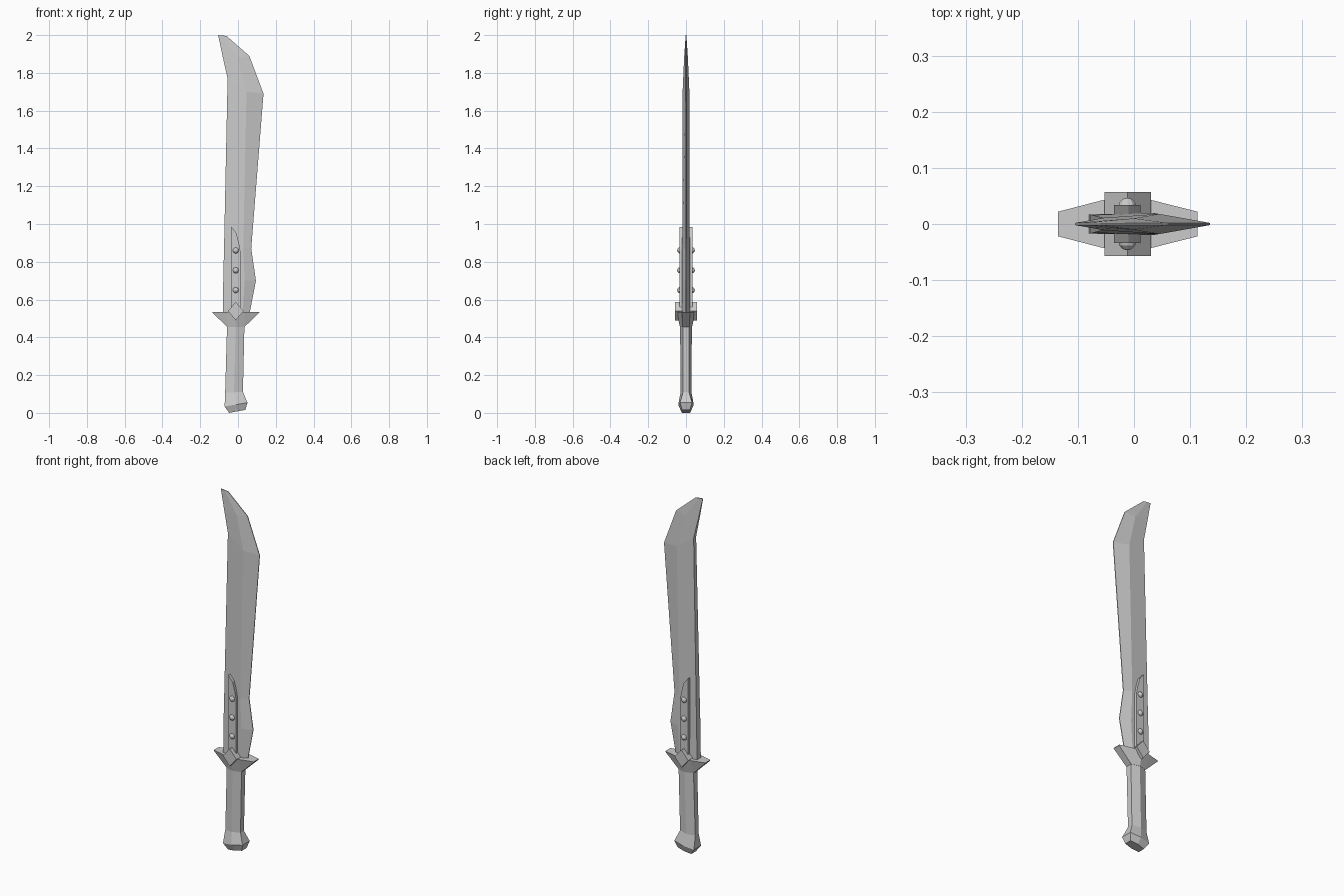
import bpy, bmesh, math
from mathutils import Matrix

if "Cube" in bpy.data.objects:
    bpy.data.objects.remove(bpy.data.objects["Cube"])


def finish(name, bm):
    bmesh.ops.recalc_face_normals(bm, faces=bm.faces[:])
    mesh = bpy.data.meshes.new(name)
    bm.to_mesh(mesh)
    bm.free()
    obj = bpy.data.objects.new(name, mesh)
    bpy.context.collection.objects.link(obj)
    return obj


def loft(name, rings):
    """Skin a list of equal-length point rings and cap both ends."""
    bm = bmesh.new()
    rows = [[bm.verts.new(p) for p in ring] for ring in rings]
    n = len(rows[0])
    for a, b in zip(rows, rows[1:]):
        for i in range(n):
            j = (i + 1) % n
            bm.faces.new((a[i], a[j], b[j], b[i]))
    bm.faces.new(rows[0])
    bm.faces.new(rows[-1])
    return finish(name, bm)


def slab(name, profile, half):
    """Extrude an x-z profile symmetrically through y."""
    return loft(name, [[(x, y, z) for x, z in profile] for y in (-half, half)])


def hex_ring(xl, zl, xr, zr, ridge, flat):
    """Six-sided handle section with flat sides and front/back ridges."""
    xm, zm = (xl + xr) / 2, (zl + zr) / 2
    return [(xl, -flat, zl), (xm, -ridge, zm), (xr, -flat, zr),
            (xr, flat, zr), (xm, ridge, zm), (xl, flat, zl)]


# Blade: spine, ridge and cutting edge (x, z) plus spine and ridge half thickness
stations = [
    ((-.080, .52), (.025, .52), (.060, .52), .017, .020),
    ((-.078, .70), (.035, .70), (.095, .70), .017, .020),
    ((-.074, .87), (.028, .87), (.070, .87), .016, .020),
    ((-.055, 1.77), (.045, 1.70), (.135, 1.69), .011, .018),
    ((-.082, 1.89), (.000, 1.88), (.060, 1.89), .006, .010),
    ((-.105, 2.0), (-.083, 1.998), (-.060, 1.995), .002, .002),
]
rings = []
for s, r, e, ts, tr in stations:
    half = [(s, ts), (r, tr), (e, .002)]
    rings.append([(p[0], -t, p[1]) for p, t in half] +
                 [(p[0], t, p[1]) for p, t in reversed(half)])
loft("blade", rings)

# Riveted reinforcement plate
slab("blade_plate", [(-.036, .52), (.012, .52), (.012, .86), (.005, .90),
                     (-.010, .955), (-.036, .985)], .034)

# Rivets on both faces
for i, z in enumerate((.65, .755, .86)):
    for side in (-1, 1):
        bm = bmesh.new()
        bmesh.ops.create_uvsphere(bm, u_segments=10, v_segments=6, radius=.017,
                                  matrix=Matrix.Translation((-.012, side * .030, z))
                                  @ Matrix.Rotation(math.pi / 2, 4, 'X'))
        finish("rivet", bm)

# Guard: tapering wings, sections running along x
loft("guard", [[(x, -yt, .535), (x, yt, .535), (x, yb, zb), (x, -yb, zb)]
               for x, yt, yb, zb in ((-.135, .022, .021, .531), (-.058, .042, .018, .455),
                                     (-.012, .050, .032, .455), (.034, .042, .018, .455),
                                     (.113, .022, .021, .531))])

# Diamond boss through the guard
slab("guard_diamond", [(-.053, .539), (-.012, .588), (.030, .539), (-.012, .49)], .057)

# Grip
loft("grip", [hex_ring(-.068, .105, .026, .110, .029, .015),
              hex_ring(-.058, .46, .034, .46, .031, .017)])

# Pommel
loft("pommel", [hex_ring(-.047, 0, .039, .016, .026, .020),
                hex_ring(-.071, .034, .050, .054, .041, .032),
                hex_ring(-.068, .106, .026, .112, .029, .015)])
